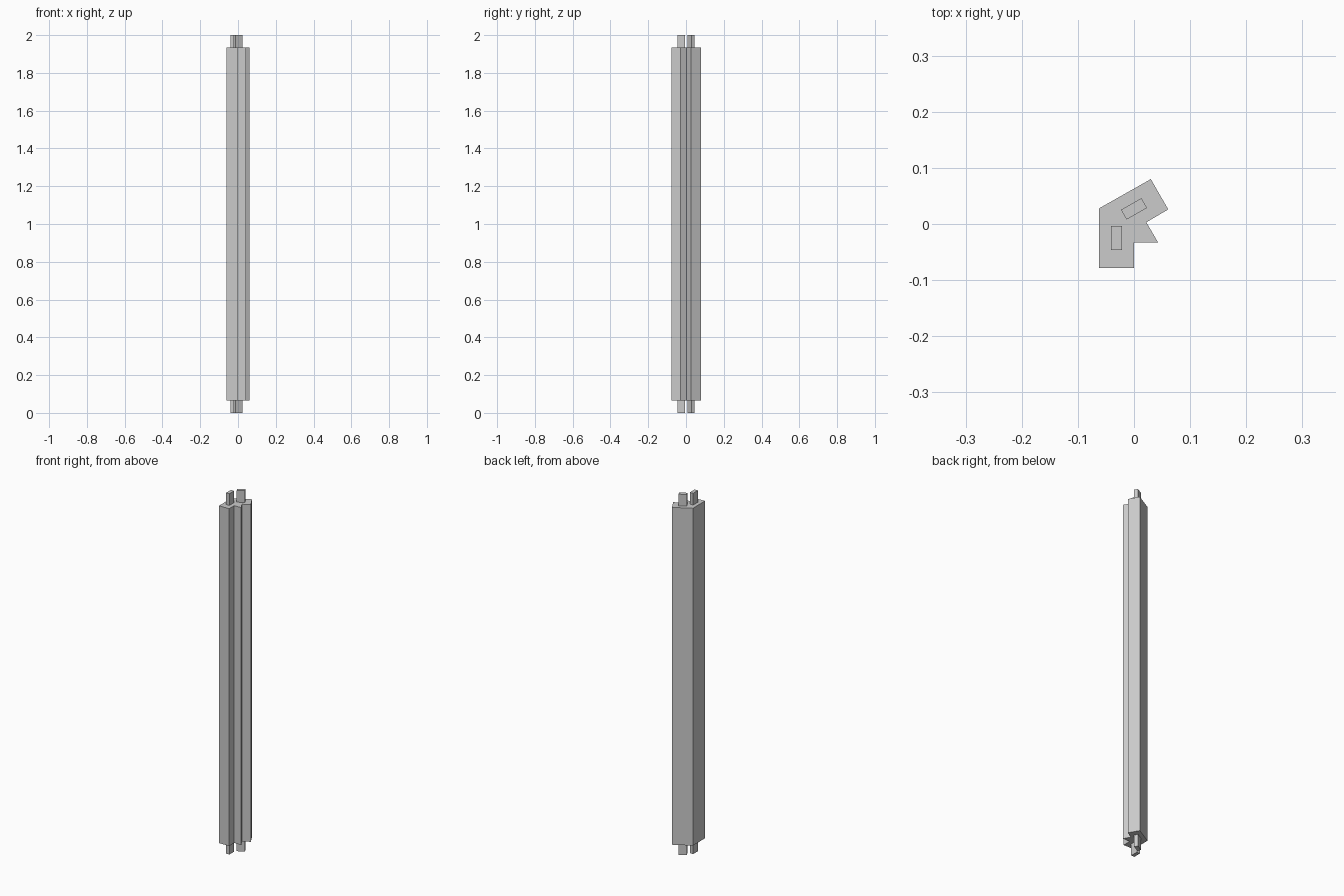
import bpy
import bmesh
from math import radians
from mathutils import Matrix, Vector

default = bpy.data.objects.get("Cube")
if default:
    bpy.data.objects.remove(default, do_unlink=True)

grey = bpy.data.materials.new("plain grey")
grey.use_nodes = True
colour = (0.6, 0.6, 0.6, 1)
grey.diffuse_color = colour
grey.node_tree.nodes["Principled BSDF"].inputs["Base Color"].default_value = colour

HEIGHT = 2.0
SHOULDER = 0.065  # length of each exposed tenon


def prism(name, outline, bottom, top):
    """Extrude a flat outline upwards into a closed, flat-shaded solid."""
    bm = bmesh.new()
    base = bm.faces.new([bm.verts.new((x, y, bottom)) for x, y in outline])
    ret = bmesh.ops.extrude_face_region(bm, geom=[base], use_keep_orig=True)
    raised = [v for v in ret["geom"] if isinstance(v, bmesh.types.BMVert)]
    bmesh.ops.translate(bm, verts=raised, vec=(0, 0, top - bottom))
    bmesh.ops.recalc_face_normals(bm, faces=bm.faces)
    mesh = bpy.data.meshes.new(name)
    bm.to_mesh(mesh)
    bm.free()
    mesh.materials.append(grey)
    obj = bpy.data.objects.new(name, mesh)
    bpy.context.collection.objects.link(obj)
    return obj


def rectangle(centre, width, depth, angle):
    turn = Matrix.Rotation(radians(angle), 2)
    corners = [(-1, -1), (1, -1), (1, 1), (-1, 1)]
    return [Vector(centre) + turn @ Vector((x * width / 2, y * depth / 2))
            for x, y in corners]


# Angled corner post with a rebate on each inner side
post_outline = [(-0.062, -0.078), (0, -0.078), (0, -0.033), (0.043, -0.033),
                (0.022, 0.003), (0.061, 0.026), (0.03, 0.08), (-0.062, 0.028)]
prism("corner_post", post_outline, SHOULDER, HEIGHT - SHOULDER)

# Tenons in both wings, at both ends
wings = {"front": ((-0.031, -0.025), 90), "back": ((0, 0.027), 30)}
ends = {"bottom": (0, SHOULDER), "top": (HEIGHT - SHOULDER, HEIGHT)}
for wing, (centre, angle) in wings.items():
    for end, (low, high) in ends.items():
        prism(f"{wing}_{end}_tenon", rectangle(centre, 0.042, 0.02, angle), low, high)
